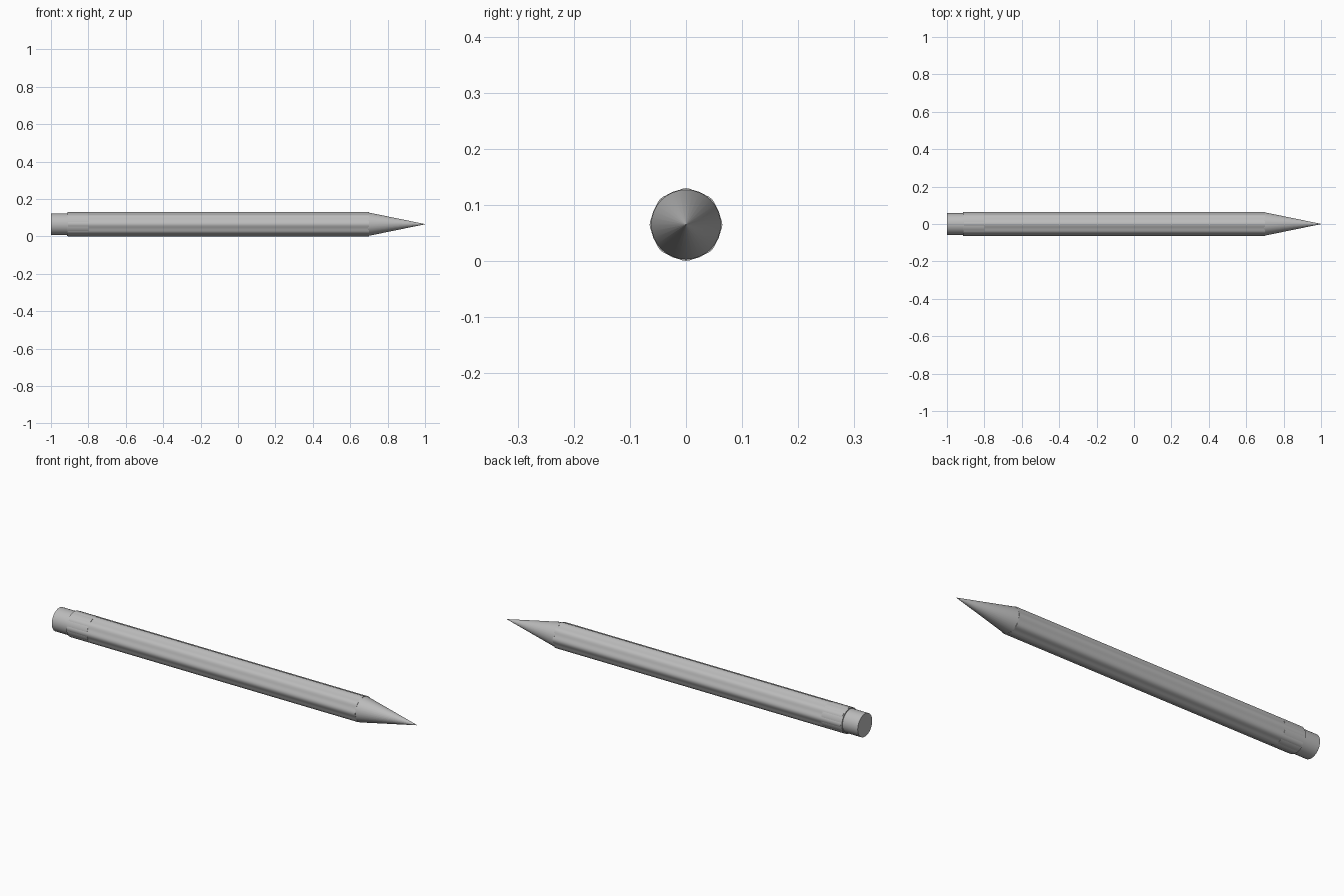
import bpy, bmesh, math

if "Cube" in bpy.data.objects:
    bpy.data.objects.remove(bpy.data.objects["Cube"])

CZ = 0.065   # height of the pencil axis

grey = bpy.data.materials.new("plain_grey")
grey.diffuse_color = (0.5, 0.5, 0.5, 1)
grey.use_nodes = True
grey.node_tree.nodes["Principled BSDF"].inputs["Base Color"].default_value = grey.diffuse_color


def lathe(name, profile, sides, lobes=0.0):
    """Spin (x, radius) stations around the x axis; lobes adds 8 soft ridges."""
    bm = bmesh.new()
    rings = []
    for x, r in profile:
        ring = []
        for i in range(sides):
            a = 2 * math.pi * i / sides
            rr = r + lobes * math.cos(8 * a)
            ring.append(bm.verts.new((x, rr * math.cos(a), CZ + rr * math.sin(a))))
        rings.append(ring)
    for a, b in zip(rings, rings[1:]):
        for i in range(sides):
            j = (i + 1) % sides
            bm.faces.new((a[i], a[j], b[j], b[i]))
    bm.faces.new(rings[0])
    bm.faces.new(rings[-1])
    bmesh.ops.recalc_face_normals(bm, faces=bm.faces)
    me = bpy.data.meshes.new(name)
    bm.to_mesh(me)
    bm.free()
    me.materials.append(grey)
    ob = bpy.data.objects.new(name, me)
    bpy.context.collection.objects.link(ob)
    bpy.context.view_layer.objects.active = ob
    bpy.ops.object.select_all(action='DESELECT')
    ob.select_set(True)
    bpy.ops.object.shade_smooth_by_angle(angle=math.radians(30))
    return ob


# Eraser stub at the left end
lathe("eraser", [(-1.0, 0.058), (-0.90, 0.058)], 32)
# Round ferrule sleeve, barely proud of the body grooves
lathe("ferrule", [(-0.915, 0.063), (-0.80, 0.063)], 32)
# Softly ridged shaft
lathe("shaft", [(-0.91, 0.0628), (0.70, 0.0628)], 64, 0.002)
# Sharpened point
lathe("sharpened_tip", [(0.695, 0.062), (0.70, 0.062), (1.0, 0.0006)], 32)
